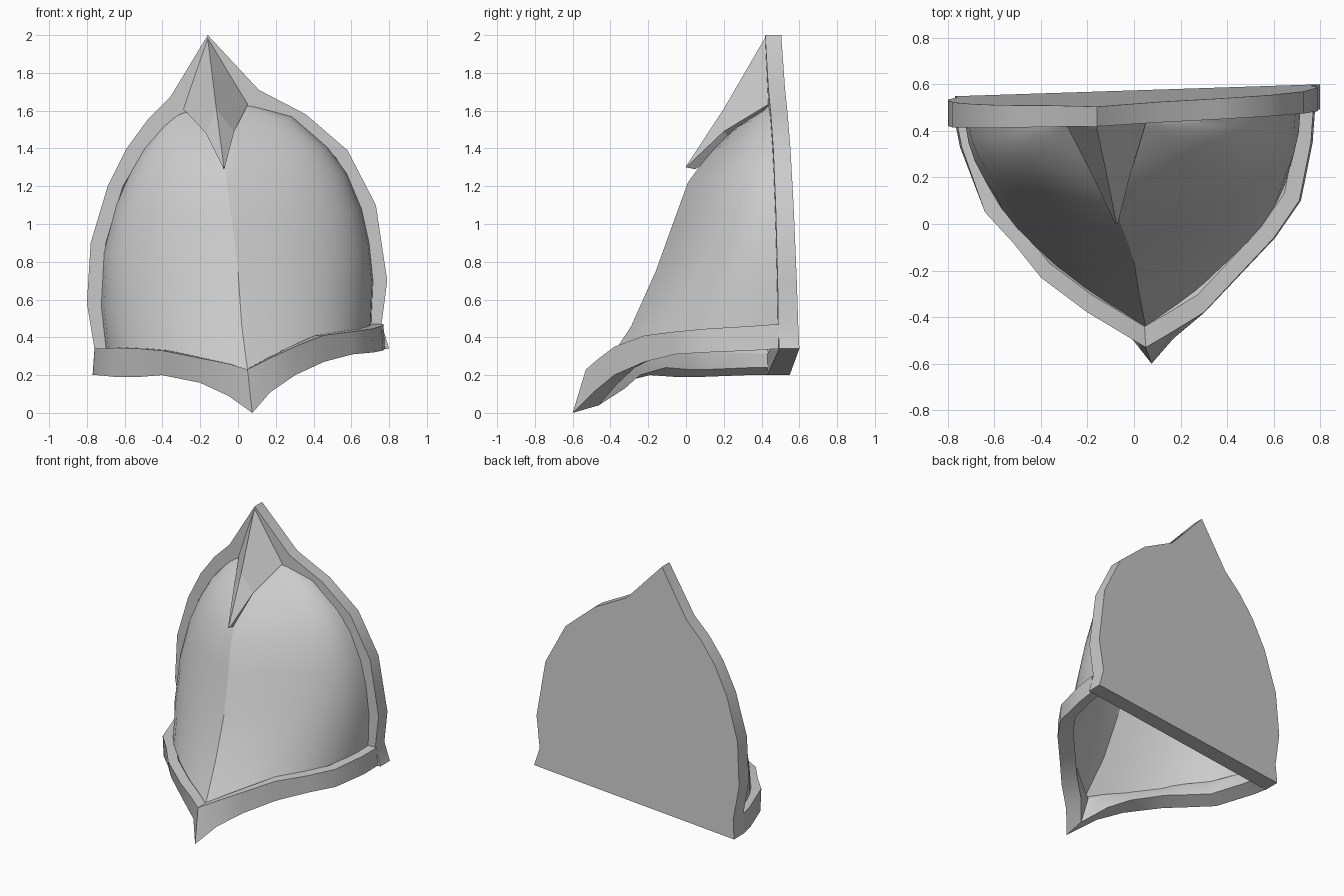
import bpy, bmesh, math
from mathutils import Vector

if "Cube" in bpy.data.objects:
    bpy.data.objects.remove(bpy.data.objects["Cube"])


def build(name, verts, faces, smooth=None):
    bm = bmesh.new()
    vs = [bm.verts.new(v) for v in verts]
    for f in faces:
        bm.faces.new([vs[i] for i in f])
    bmesh.ops.recalc_face_normals(bm, faces=bm.faces)
    me = bpy.data.meshes.new(name)
    bm.to_mesh(me)
    bm.free()
    if smooth:
        me.shade_smooth()
        me.set_sharp_from_angle(angle=math.radians(smooth))
    ob = bpy.data.objects.new(name, me)
    bpy.context.collection.objects.link(ob)
    return ob


def bridge(rows, closed_v=False):
    """Quads between equal-length rows of points."""
    m, n = len(rows), len(rows[0])
    verts = [p for r in rows for p in r]
    faces = []
    for i in range(m - 1):
        for j in range(n if closed_v else n - 1):
            a, b = i + 1, (j + 1) % n
            faces.append((i * n + j, i * n + b, a * n + b, a * n + j))
    return verts, faces


# The back plate leans slightly: its front and back are tilted planes
def y_front(x, z):
    return 0.466 + 0.042 * x - 0.02 * z


def y_back(x, z):
    return 0.584 + 0.036 * x - 0.037 * z


# Back plate with raised arch rim
outer = [(-.77, .2), (-.76, .34), (-.80, .58), (-.78, .9), (-.69, 1.2), (-.59, 1.4),
         (-.48, 1.55), (-.36, 1.67), (-.16, 2), (.11, 1.71), (.36, 1.58), (.58, 1.39),
         (.73, 1.1), (.79, .7), (.76, .47), (.80, .34)]
inner = [(-.68, .31), (-.685, .34), (-.72, .57), (-.70, .9), (-.61, 1.2), (-.52, 1.35),
         (-.42, 1.48), (-.31, 1.58), (-.12, 1.64), (.08, 1.62), (.28, 1.56), (.52, 1.35),
         (.65, 1.08), (.71, .7), (.69, .46), (.70, .43)]
lip = [(x * .975, .8 + (z - .8) * .975) for x, z in inner]
rows = [[(x, y_back(x, z), z) for x, z in outer],
        [(x, y_front(x, z), z) for x, z in outer],
        [(x, y_front(x, z), z) for x, z in inner],
        [(x, y_front(x, z) + .03, z) for x, z in lip]]
verts, faces = bridge(rows, closed_v=True)
n = len(outer)
faces += [tuple(range(n)), tuple(range(3 * n, 4 * n))]
build("back_plate", verts, faces, smooth=28)

# Domed shell: left edge, front keel, right edge at each level
keel = [(.05, -.44, .23), (.02, -.29, .46), (0, -.16, .75), (-.03, -.07, 1.0),
        (-.06, .01, 1.22), (-.08, .12, 1.37), (-.10, .25, 1.5), (-.12, .44, 1.63)]
left = [(-.70, .34), (-.725, .57), (-.71, .85), (-.645, 1.1),
        (-.565, 1.28), (-.495, 1.4), (-.40, 1.51), (-.31, 1.59)]
right = [(.705, .46), (.715, .7), (.695, .9), (.655, 1.08),
         (.575, 1.27), (.475, 1.405), (.285, 1.57), (.06, 1.63)]


def half_section(k, edge, fx, fy, steps=10):
    k = Vector(k)
    e = Vector((edge[0], y_front(*edge) + .008, edge[1]))
    d = e - k
    c = k + Vector((d.x * fx, d.y * fy, d.z * .75))
    return [k * (1 - t) ** 2 + c * 2 * t * (1 - t) + e * t * t
            for t in (i / steps for i in range(steps + 1))]


rows = []
for k, l, r in zip(keel, left, right):
    rows.append(half_section(k, l, .95, .42)[:0:-1] + half_section(k, r, 1.0, .37))
verts, faces = bridge(rows)
build("domed_shell", verts, faces, smooth=24)

# Lower band: x, y, top z, bottom z, inward shift of the bottom edge
path = [(-.76, .43, .34, .2, 0), (-.74, .33, .34, .2, 0), (-.64, .05, .345, .19, .02),
        (-.52, -.08, .34, .19, .03), (-.4, -.23, .33, .2, .04), (-.2, -.38, .29, .16, .03),
        (-.05, -.47, .26, .09, .03), (.05, -.53, .23, 0, -.07), (.17, -.46, .29, .11, -.03),
        (.3, -.38, .35, .2, 0), (.45, -.22, .41, .27, 0), (.6, -.06, .43, .31, 0),
        (.71, .1, .445, .32, 0), (.76, .35, .46, .33, 0), (.77, .49, .47, .34, 0)]


def inset(x, y, s):
    return x * s, .46 + (y - .46) * s


rows = []
for x, y, zt, zb, shift in path:
    bx = x * 1.01 + (.025 if zb == 0 else 0)
    by = y + shift
    rows.append([(x, y, zt),
                 (*inset(x, y, .91), zt),
                 (*inset(x, y, .885), zt - .025),
                 (*inset(bx, by, .87), zb + .04),
                 (bx, by, zb)])
verts, faces = bridge(rows, closed_v=True)
m = len(verts)
faces += [tuple(range(5)), tuple(range(m - 5, m))]
build("lower_band", verts, faces, smooth=30)

# Beak-like spike at the top, running forward to a point
rows = [[(-.29, .46, 1.62), (-.16, .43, 1.99), (.05, .46, 1.66), (-.12, .5, 1.53)],
        [(-.29, .425, 1.61), (-.16, .415, 1.98), (.05, .43, 1.63), (-.12, .45, 1.51)],
        [(-.17, .19, 1.48), (-.115, .2, 1.61), (-.02, .2, 1.49), (-.09, .25, 1.43)],
        [(-.08, .0, 1.30), (-.075, 0, 1.305), (-.07, 0, 1.30), (-.075, .05, 1.29)]]
verts, faces = bridge(rows, closed_v=True)
faces += [(0, 1, 2, 3), (12, 13, 14, 15)]
build("top_spike", verts, faces)
